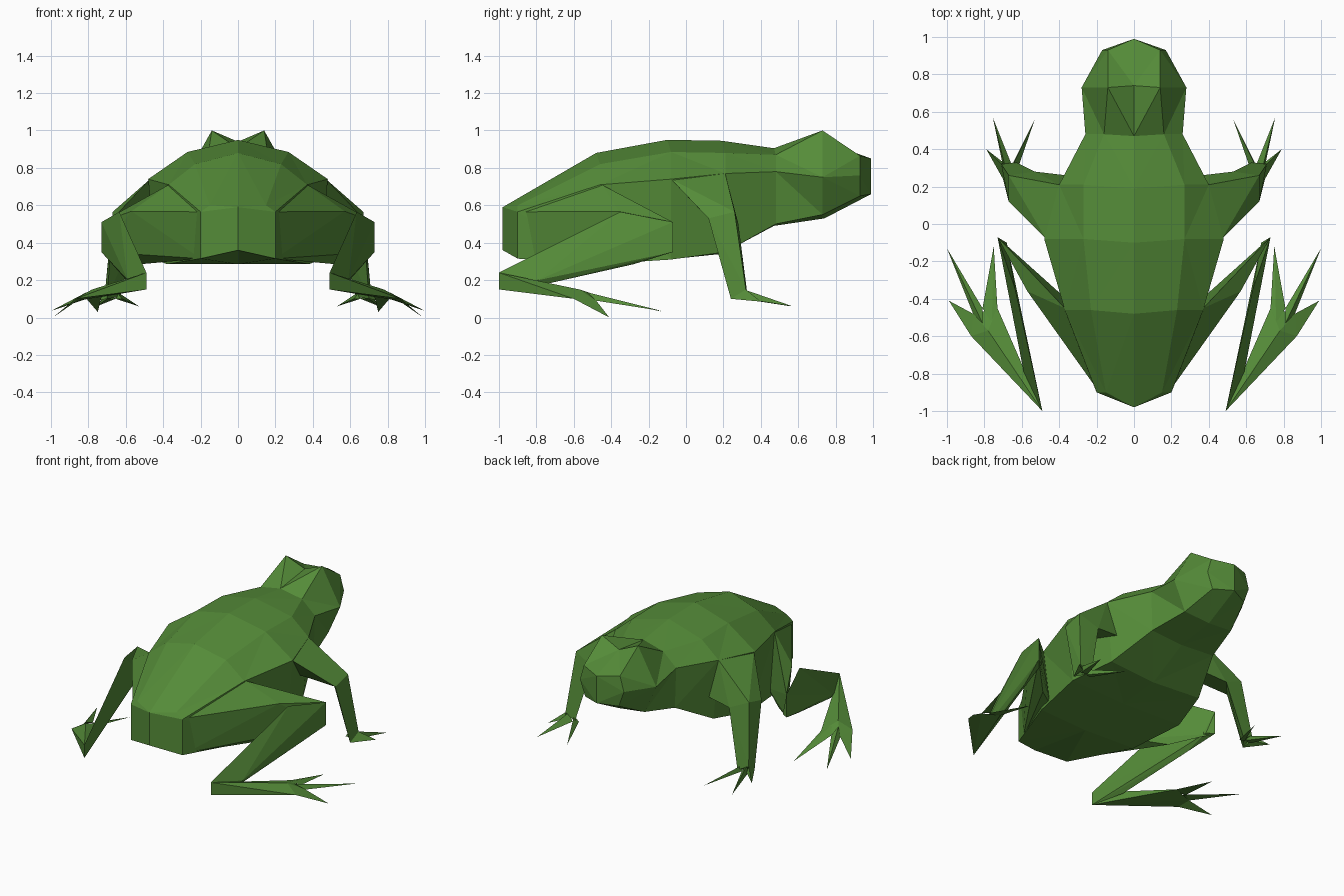
import bpy, bmesh

if "Cube" in bpy.data.objects:
    bpy.data.objects.remove(bpy.data.objects["Cube"])

green = bpy.data.materials.new("frog_green")
green.diffuse_color = (0.09, 0.26, 0.04, 1)
green.use_nodes = True
green.node_tree.nodes["Principled BSDF"].inputs["Base Color"].default_value = green.diffuse_color


def finish(name, bm, mirror=False):
    bmesh.ops.recalc_face_normals(bm, faces=bm.faces)
    mesh = bpy.data.meshes.new(name)
    bm.to_mesh(mesh)
    bm.free()
    mesh.materials.append(green)
    ob = bpy.data.objects.new(name, mesh)
    bpy.context.collection.objects.link(ob)
    if mirror:
        mod = ob.modifiers.new("mirror", 'MIRROR')
        mod.use_mirror_merge = False
    return ob


def add_hull(bm, points):
    """Add one faceted convex piece around the given points."""
    part = bmesh.new()
    for p in points:
        part.verts.new(p)
    res = bmesh.ops.convex_hull(part, input=part.verts)
    loose = [g for g in res["geom_interior"] if isinstance(g, bmesh.types.BMVert)]
    bmesh.ops.delete(part, geom=loose, context='VERTS')
    tmp = bpy.data.meshes.new("tmp")
    part.to_mesh(tmp)
    part.free()
    bm.from_mesh(tmp)
    bpy.data.meshes.remove(tmp)


def limb(name, *pieces):
    bm = bmesh.new()
    for points in pieces:
        add_hull(bm, points)
    return finish(name, bm, mirror=True)


def toe(a, b, top, tip):
    """Thin spike from a two-point root plus a raised point to a tip."""
    return [a, b, top, tip]


# Body and head: (centre y, side y, top z, upper, side, lower, bottom z)
rings = [
    (-0.98, -0.90, 0.59, (0.15, 0.60), (0.20, 0.565), (0.20, 0.315), 0.36),
    (-0.48, -0.46, 0.88, (0.23, 0.82), (0.37, 0.71), (0.38, 0.285), 0.285),
    (-0.10, -0.08, 0.95, (0.27, 0.885), (0.48, 0.74), (0.44, 0.31), 0.31),
    (0.19, 0.21, 0.945, (0.27, 0.88), (0.40, 0.77), (0.36, 0.35), 0.34),
    (0.47, 0.48, 0.905, (0.16, 0.87), (0.26, 0.78), (0.25, 0.50), 0.49),
    (0.74, 0.73, 0.94, (0.14, 1.00), (0.28, 0.75), (0.19, 0.55), 0.53),
    (0.99, 0.93, 0.85, (0.14, 0.865), (0.17, 0.76), (0.13, 0.65), 0.66),
]
bm = bmesh.new()
loops = []
for yc, ys, top, up, side, low, bottom in rings:
    half = [up, side, low]
    pts = [(0, yc, top)] + [(x, ys, z) for x, z in half] + [(0, yc, bottom)]
    pts += [(-x, ys, z) for x, z in reversed(half)]
    loops.append([bm.verts.new(p) for p in pts])
for a, b in zip(loops, loops[1:]):
    for i in range(8):
        j = (i + 1) % 8
        bm.faces.new((a[i], a[j], b[j], b[i]))
for loop in (loops[0], loops[-1]):
    t, r1, r2, r3, b, l3, l2, l1 = loop
    for quad in ((t, r1, r2), (t, r2, r3, b), (t, b, l3, l2), (t, l2, l1)):
        bm.faces.new(quad)
bmesh.ops.triangulate(bm, faces=[f for f in bm.faces if len(f.verts) > 3])
finish("body_and_head", bm)

# Hind leg: thigh, then shin folded back to the heel
knee_top, knee_low = (0.73, -0.07, 0.51), (0.73, -0.07, 0.35)
limb("thigh", [(0.20, -0.88, 0.565), (0.20, -0.86, 0.315), (0.37, -0.45, 0.71),
               (0.57, -0.36, 0.568), knee_top, knee_low, (0.52, -0.28, 0.285),
               (0.34, -0.42, 0.32)])
heel_top, heel_low = (0.49, -1.0, 0.24), (0.49, -1.0, 0.15)
limb("shin", [(0.635, -0.35, 0.565), knee_top, knee_low, (0.68, -0.10, 0.35),
              (0.67, -0.28, 0.285), heel_top, heel_low, (0.59, -0.79, 0.20),
              (0.57, -0.79, 0.17)])

# Hind foot with three long toes
ball_out, ball_mid, ball_in = (0.87, -0.60, 0.10), (0.86, -0.48, 0.09), (0.73, -0.45, 0.11)
ridge, split = (0.78, -0.57, 0.15), (0.81, -0.45, 0.10)
limb("hind_foot",
     [heel_top, heel_low, ball_out, ball_mid, ball_in, ridge, (0.59, -0.79, 0.19)],
     toe(ball_out, ball_mid, (0.82, -0.56, 0.125), (0.99, -0.41, 0.0)),
     toe(ball_mid, split, (0.81, -0.53, 0.135), (1.0, -0.13, 0.035)),
     toe(split, ball_in, (0.76, -0.53, 0.135), (0.75, -0.12, 0.03)))

# Front leg: upper arm and forearm sharing the elbow
shoulder = [(0.47, -0.08, 0.74), (0.40, 0.21, 0.77), (0.36, 0.26, 0.52), (0.38, 0.10, 0.55)]
elbow = [(0.67, 0.12, 0.53), (0.67, 0.26, 0.565), (0.53, 0.28, 0.50)]
wrist = [(0.70, 0.24, 0.10), (0.71, 0.32, 0.15), (0.63, 0.33, 0.11)]
limb("front_leg", shoulder + elbow, elbow + wrist)

# Front foot with three short fingers
w = wrist
limb("front_foot",
     toe(w[0], (0.70, 0.33, 0.11), w[1], (0.79, 0.40, 0.085)),
     toe((0.70, 0.31, 0.10), (0.655, 0.32, 0.10), (0.69, 0.31, 0.15), (0.755, 0.57, 0.06)),
     toe((0.655, 0.31, 0.10), (0.62, 0.30, 0.10), (0.65, 0.31, 0.14), (0.53, 0.56, 0.06)))
